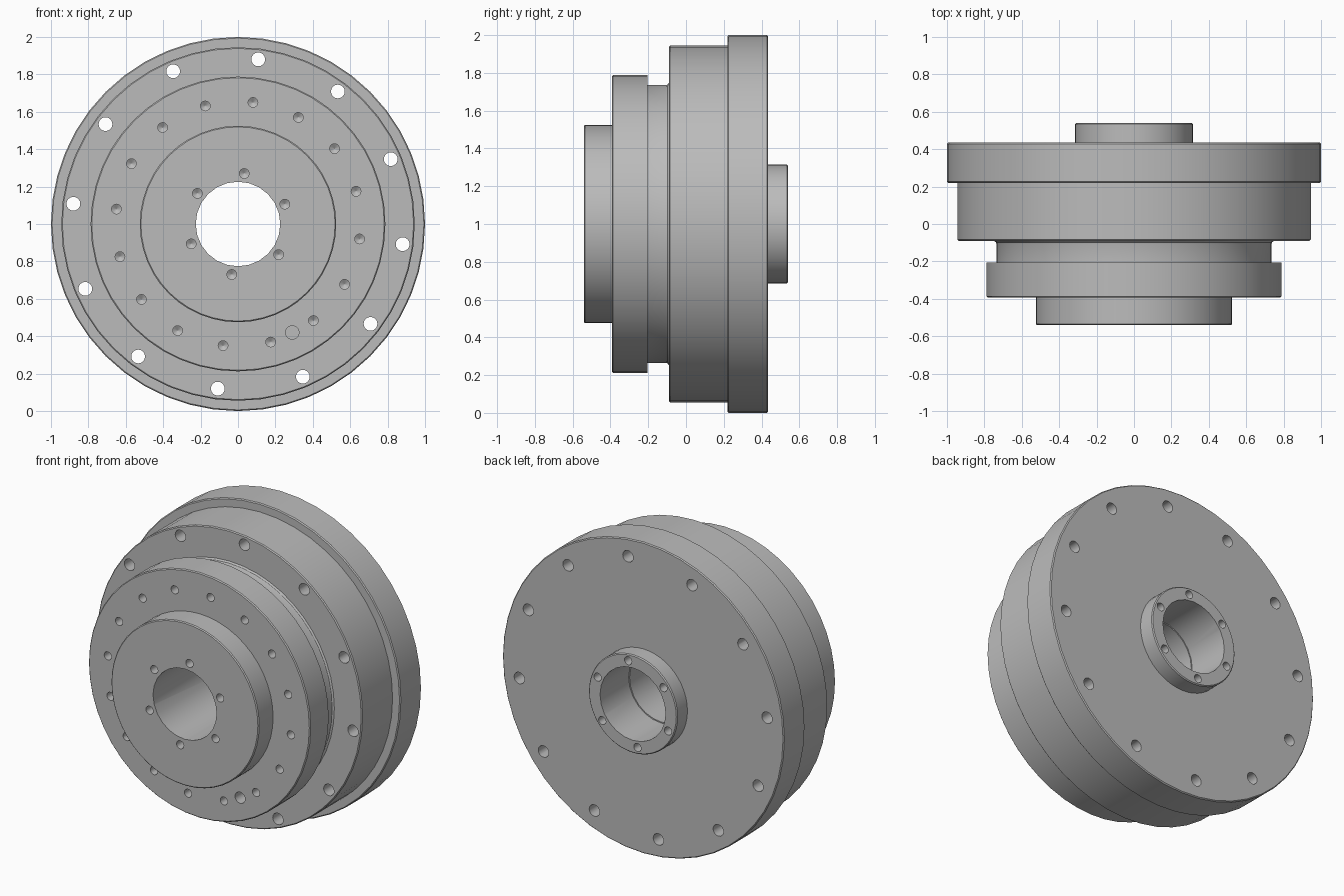
import bpy, bmesh, math

if "Cube" in bpy.data.objects:
    bpy.data.objects.remove(bpy.data.objects["Cube"])

CZ = 1.0          # height of the turning axis
PHASE = 83.0      # angle of the first hole in every bolt circle


def lathe(bm, profile, sides, cx=0.0, cz=CZ):
    """Revolve (radius, y) points about a y-parallel axis; ends are capped."""
    rings = []
    for r, y in profile:
        rings.append([bm.verts.new((cx + r * math.cos(2 * math.pi * i / sides), y,
                                    cz + r * math.sin(2 * math.pi * i / sides)))
                      for i in range(sides)])
    faces = [bm.faces.new(rings[0]), bm.faces.new(rings[-1])]
    for a, b in zip(rings, rings[1:]):
        for i in range(sides):
            j = (i + 1) % sides
            faces.append(bm.faces.new((a[i], a[j], b[j], b[i])))
    bmesh.ops.recalc_face_normals(bm, faces=faces)


def make_object(name, bm):
    mesh = bpy.data.meshes.new(name)
    bm.to_mesh(mesh)
    bm.free()
    obj = bpy.data.objects.new(name, mesh)
    bpy.context.collection.objects.link(obj)
    return obj


def bolt_circle(bm, count, radius, profile, sides=16):
    for k in range(count):
        a = math.radians(PHASE + 360 * k / count)
        lathe(bm, profile, sides, radius * math.cos(a), CZ + radius * math.sin(a))


def blind(r, y, depth, direction):
    """Drilled hole profile with a conical bottom."""
    return [(r, y - 0.02 * direction), (r, y + depth * direction),
            (0.002, y + (depth + r * 0.6) * direction)]


# Stepped body: front boss, ring, neck with fillet, drum, rear flange, rear boss
c = 0.006
bm = bmesh.new()
lathe(bm, [(0.525 - c, -0.54), (0.525, -0.54 + c), (0.525, -0.393),
           (0.788 - c, -0.393), (0.788, -0.393 + c), (0.788, -0.205),
           (0.735, -0.205), (0.735, -0.108), (0.738, -0.098), (0.748, -0.09),
           (0.945 - c, -0.09), (0.945, -0.09 + c), (0.945, 0.22),
           (1.0 - c, 0.22), (1.0, 0.22 + c), (1.0, 0.435 - c), (1.0 - c, 0.435),
           (0.315, 0.435), (0.315, 0.54 - c), (0.315 - c, 0.54)], 48)
hub = make_object("stepped_hub", bm)

# Bore and bolt holes
bm = bmesh.new()
lathe(bm, [(0.226, -0.6), (0.226, 0.25), (0.233, 0.25), (0.233, 0.6)], 24)
bolt_circle(bm, 12, 0.887, [(0.037, -0.15), (0.037, 0.5)])
bolt_circle(bm, 16, 0.655, blind(0.026, -0.393, 0.08, 1))
bolt_circle(bm, 6, 0.272, blind(0.026, -0.54, 0.08, 1))
bolt_circle(bm, 6, 0.272, blind(0.026, 0.54, 0.08, -1))
lathe(bm, [(0.036, -0.42), (0.036, -0.30)], 20, 0.29, 0.42)   # locating pin hole
cutter = make_object("hole_cutter", bm)
cutter.hide_render = True

mod = hub.modifiers.new("holes", 'BOOLEAN')
mod.operation = 'DIFFERENCE'
mod.solver = 'EXACT'
mod.object = cutter
bpy.context.view_layer.objects.active = hub
hub.select_set(True)
bpy.ops.object.modifier_apply(modifier=mod.name)
bpy.data.objects.remove(cutter)

# Single grey metal
mat = bpy.data.materials.new("machined_grey")
mat.diffuse_color = (0.5, 0.5, 0.5, 1)
mat.use_nodes = True
mat.node_tree.nodes["Principled BSDF"].inputs["Base Color"].default_value = mat.diffuse_color
hub.data.materials.clear()
hub.data.materials.append(mat)
bpy.ops.object.shade_smooth_by_angle(angle=math.radians(30))
